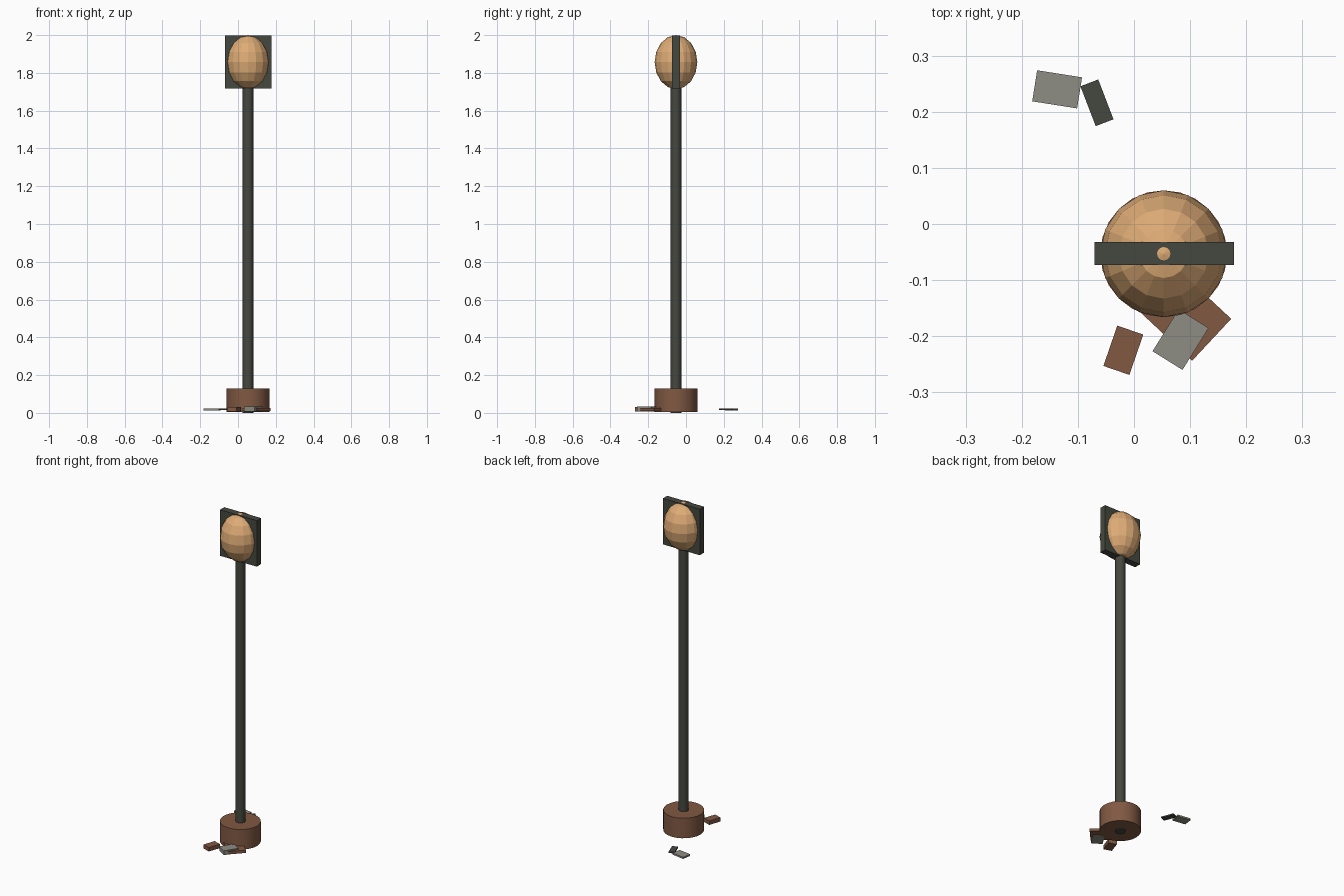
import bpy
from math import radians

if "Cube" in bpy.data.objects:
    bpy.data.objects.remove(bpy.data.objects["Cube"])


def material(name, rgb):
    mat = bpy.data.materials.new(name)
    mat.use_nodes = True
    mat.diffuse_color = (*rgb, 1)
    mat.node_tree.nodes["Principled BSDF"].inputs["Base Color"].default_value = (*rgb, 1)
    return mat


TAN = material("warm tan", (0.73, 0.41, 0.18))
BROWN = material("rust brown", (0.22, 0.10, 0.055))
DARK = material("dark metal", (0.06, 0.064, 0.05))
GREY = material("stone grey", (0.27, 0.265, 0.23))

CX, CY = 0.053, -0.053  # axis of the post


def finish(name, mat):
    obj = bpy.context.object
    obj.name = name
    obj.data.materials.append(mat)
    return obj


def cylinder(name, mat, radius, bottom, top, sides):
    bpy.ops.mesh.primitive_cylinder_add(
        vertices=sides, radius=radius, depth=top - bottom,
        location=(CX, CY, (bottom + top) / 2))
    return finish(name, mat)


def box(name, mat, x, y, bottom, top, width, depth, turn=0):
    bpy.ops.mesh.primitive_cube_add(
        size=1, location=(x, y, (bottom + top) / 2), rotation=(0, 0, radians(turn)))
    bpy.context.object.scale = (width, depth, top - bottom)
    return finish(name, mat)


# Post standing in a round base
base = cylinder("base", BROWN, 0.113, 0.006, 0.128, 24)
post = cylinder("post", DARK, 0.028, 0, 1.73, 16)
for part in (base, post):
    bpy.ops.object.select_all(action="DESELECT")
    part.select_set(True)
    bpy.context.view_layer.objects.active = part
    bpy.ops.object.shade_smooth_by_angle(angle=radians(30))

# Faceted lamp with a square plate through its middle
bpy.ops.mesh.primitive_uv_sphere_add(
    segments=16, ring_count=8, radius=1, location=(CX, CY, 1.857))
bpy.context.object.scale = (0.113, 0.113, 0.143)
finish("lamp", TAN)
box("lamp_plate", DARK, 0.054, CY, 1.717, 1.997, 0.248, 0.041)

# Loose rubble on the ground
box("rubble_large", BROWN, 0.092, -0.163, 0.01, 0.027, 0.127, 0.102, -43)
box("rubble_front", GREY, 0.083, -0.206, 0.007, 0.034, 0.063, 0.088, -32)
box("rubble_right", BROWN, -0.019, -0.225, 0.008, 0.032, 0.049, 0.076, -19)
box("rubble_back", GREY, -0.137, 0.240, 0.013, 0.023, 0.081, 0.056, -9)
box("rubble_shard", DARK, -0.066, 0.216, 0.014, 0.022, 0.034, 0.076, 21)
